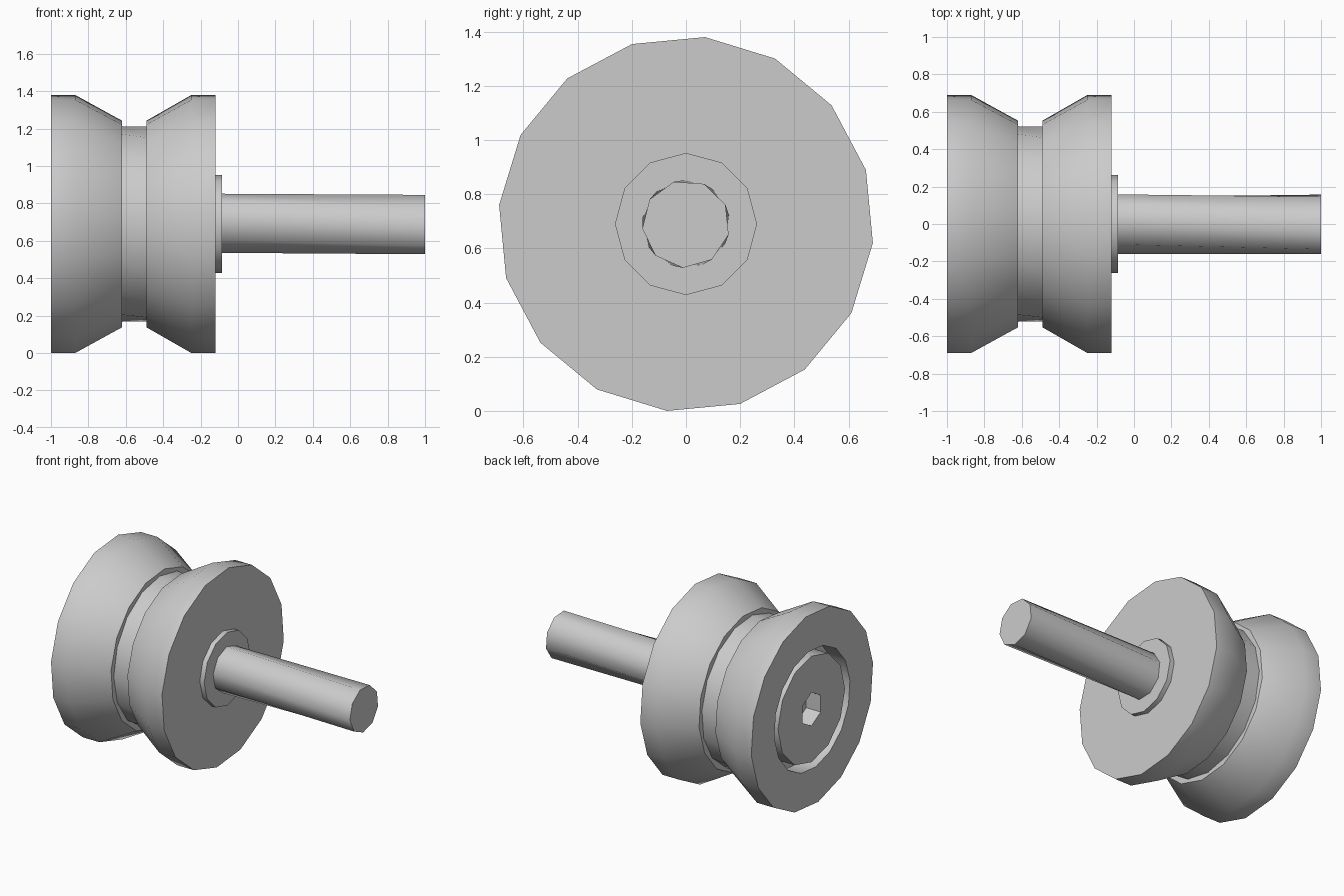
import bpy, bmesh
from math import cos, sin, pi, radians

AXIS_Z = 0.69

cube = bpy.data.objects.get("Cube")
if cube:
    bpy.data.objects.remove(cube, do_unlink=True)

# The single plain grey
grey = bpy.data.materials.new("plain grey")
grey.use_nodes = True
grey.diffuse_color = (0.6, 0.6, 0.6, 1)
bsdf = next(n for n in grey.node_tree.nodes if n.type == 'BSDF_PRINCIPLED')
bsdf.inputs["Base Color"].default_value = grey.diffuse_color
bsdf.inputs["Roughness"].default_value = 0.6


def lathe(name, profile, sides, phase=0, twist=0, hex_rings=()):
    """Revolve (x, radius) rings about the x axis and cap both ends."""
    bm = bmesh.new()
    rings = []
    for i, (x, radius) in enumerate(profile):
        turn = radians(phase + twist * i / (len(profile) - 1))
        ring = []
        for k in range(sides):
            a = turn + 2 * pi * k / sides
            # every second point falls on the middle of a hexagon's side
            r = radius * cos(pi / 6) if i in hex_rings and k % 2 == 0 else radius
            ring.append(bm.verts.new((x, r * cos(a), r * sin(a))))
        rings.append(ring)
    for a, b in zip(rings, rings[1:]):
        for k in range(sides):
            n = (k + 1) % sides
            bm.faces.new((a[k], a[n], b[n], b[k]))
    bm.faces.new(rings[0])
    bm.faces.new(rings[-1])
    bmesh.ops.recalc_face_normals(bm, faces=bm.faces)
    mesh = bpy.data.meshes.new(name)
    bm.to_mesh(mesh)
    bm.free()
    mesh.materials.append(grey)
    obj = bpy.data.objects.new(name, mesh)
    obj.location.z = AXIS_Z
    bpy.context.collection.objects.link(obj)
    bpy.ops.object.select_all(action='DESELECT')
    obj.select_set(True)
    bpy.context.view_layer.objects.active = obj
    bpy.ops.object.shade_smooth_by_angle(angle=radians(50))
    return obj


RIM, WAIST, TURN = 0.693, 0.555, 16.7

# Outer flange with the round recess in its face
lathe("outer_flange", [(-0.88, 0.43), (-1.0, 0.43), (-1.0, RIM),
                       (-0.87, RIM), (-0.62, WAIST)], 16, TURN)

# Inner flange, flaring the other way
lathe("inner_flange", [(-0.49, WAIST), (-0.25, RIM), (-0.12, RIM)], 16, TURN)

# Groove core between the flanges
lathe("groove_core", [(-0.64, 0.523), (-0.47, 0.523)], 16, 0, 6)

# Bolt head in the recess, with a hexagonal socket
lathe("bolt_head", [(-0.87, 0.38), (-0.995, 0.38), (-0.995, 0.12), (-0.88, 0.12)],
      12, 0, 0, hex_rings=(2, 3))

# Washer and shaft
lathe("washer", [(-0.13, 0.262), (-0.085, 0.262)], 12)
lathe("shaft", [(-0.1, 0.162), (1.0, 0.162)], 9, 12, 14)
